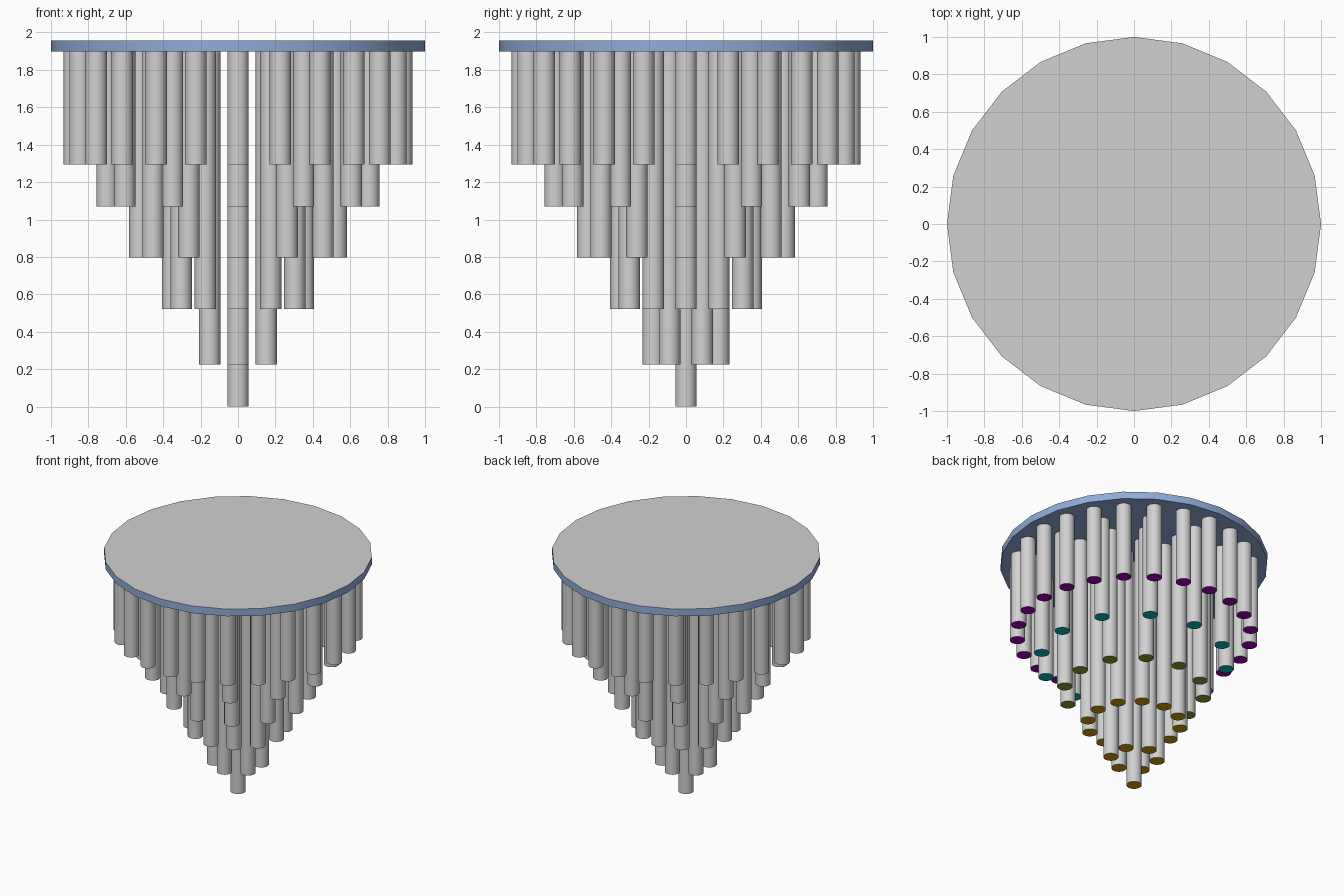
import bpy, bmesh, math

if "Cube" in bpy.data.objects:
    bpy.data.objects.remove(bpy.data.objects["Cube"])


def material(name, rgb):
    m = bpy.data.materials.new(name)
    m.diffuse_color = (*rgb, 1.0)
    m.use_nodes = True
    m.node_tree.nodes["Principled BSDF"].inputs["Base Color"].default_value = m.diffuse_color
    return m


GREY = material("light grey", (0.64, 0.64, 0.64))
BLUE = material("soft blue", (0.275, 0.418, 0.686))
PURPLE = material("purple", (0.356, 0.0, 0.479))
TEAL = material("teal", (0.0, 0.509, 0.552))
OLIVE = material("olive", (0.275, 0.356, 0.027))
AMBER = material("amber", (0.658, 0.356, 0.004))

PLATE_BOTTOM, PLATE_TOP = 1.898, 1.957
TUBE_RADIUS = 0.057


def add_cylinder(bm, x, y, z0, z1, radius, sides):
    """Capped upright cylinder with its first corner on +x."""
    rings = []
    for z in (z0, z1):
        rings.append([bm.verts.new((x + radius * math.cos(2 * math.pi * i / sides),
                                    y + radius * math.sin(2 * math.pi * i / sides), z))
                      for i in range(sides)])
    low, high = rings
    for i in range(sides):
        j = (i + 1) % sides
        bm.faces.new((low[i], low[j], high[j], high[i]))
    bm.faces.new(low[::-1])
    bm.faces.new(high)


def finish(name, bm, materials, face_rule):
    """Turn the bmesh into an object, colouring faces by their direction."""
    bm.normal_update()
    for f in bm.faces:
        f.material_index = face_rule(f.normal.z)
    me = bpy.data.meshes.new(name)
    bm.to_mesh(me)
    bm.free()
    for m in materials:
        me.materials.append(m)
    ob = bpy.data.objects.new(name, me)
    bpy.context.collection.objects.link(ob)
    bpy.ops.object.select_all(action='DESELECT')
    ob.select_set(True)
    bpy.context.view_layer.objects.active = ob
    bpy.ops.object.shade_smooth_by_angle(angle=math.radians(30))
    return ob


# Ceiling plate: blue rim and underside, grey top
bm = bmesh.new()
add_cylinder(bm, 0, 0, PLATE_BOTTOM, PLATE_TOP, 1.0, 24)
finish("ceiling_plate", bm, [BLUE, GREY], lambda nz: 1 if nz > 0.5 else 0)

# Rings of hanging tubes: name, count, ring radius, bottom height, start angle, end colour
RINGS = [
    ("outer_tubes", 24, 0.875, 1.294, 0, PURPLE),
    ("second_tubes", 12, 0.70, 1.07, 0, TEAL),
    ("third_tubes", 12, 0.525, 0.797, 0, OLIVE),
    ("fourth_tubes", 12, 0.35, 0.522, 0, AMBER),
    ("inner_tubes", 6, 0.175, 0.225, 30, AMBER),
    ("centre_tube", 1, 0.0, 0.0, 0, AMBER),
]
for name, count, ring, bottom, start, end_colour in RINGS:
    bm = bmesh.new()
    for i in range(count):
        a = math.radians(start + 360 * i / count)
        add_cylinder(bm, ring * math.cos(a), ring * math.sin(a),
                     bottom, PLATE_BOTTOM, TUBE_RADIUS, 32)
    finish(name, bm, [GREY, end_colour], lambda nz: 1 if nz < -0.5 else 0)
